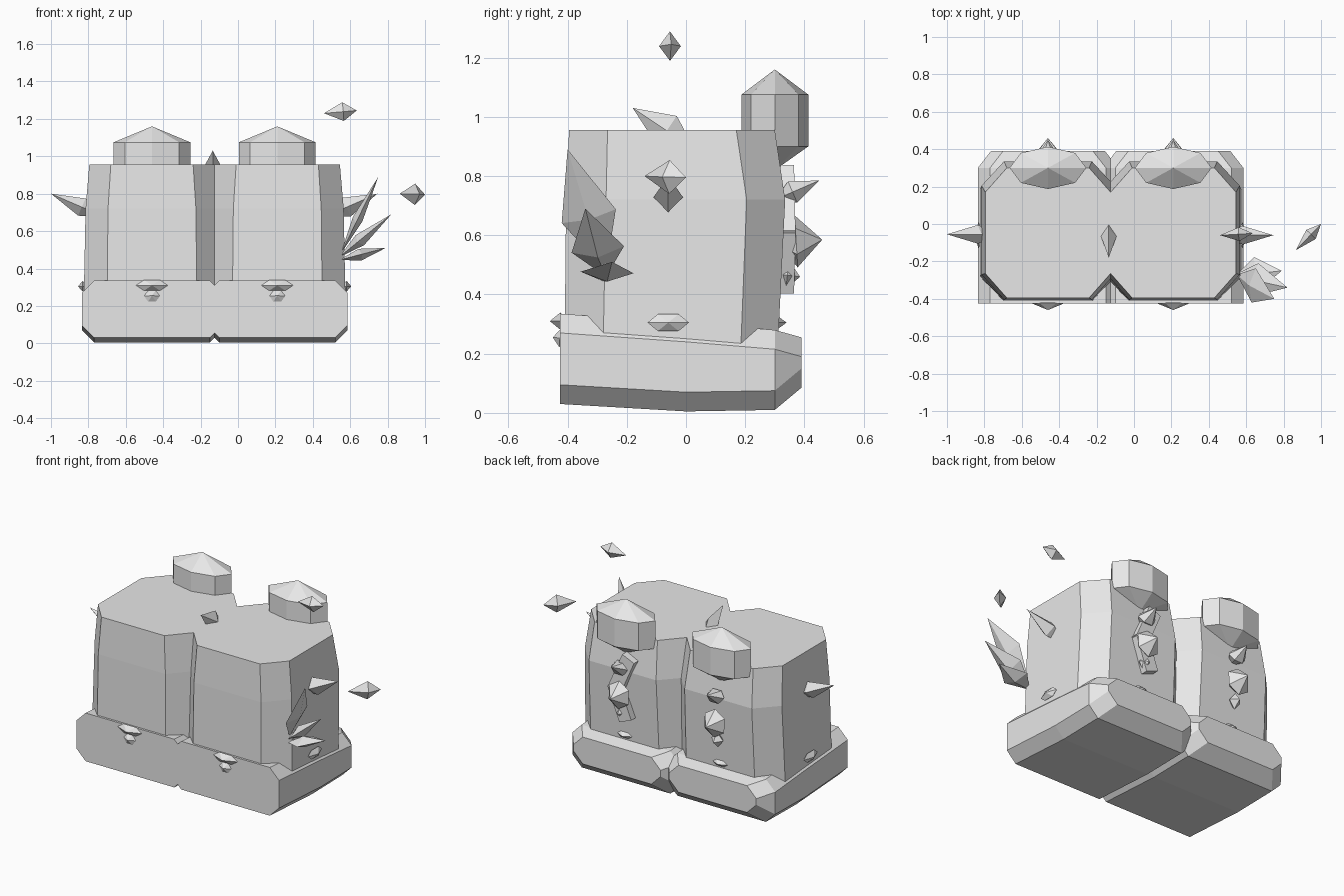
import bpy, bmesh, math
from mathutils import Vector

old = bpy.data.objects.get("Cube")
if old:
    bpy.data.objects.remove(old)

stone = bpy.data.materials.new("pale_grey")
stone.use_nodes = True
GREY = (0.8, 0.8, 0.8, 1)
stone.diffuse_color = GREY
stone.node_tree.nodes["Principled BSDF"].inputs["Base Color"].default_value = GREY


def loft(name, rings):
    """Skin equal-length rings; a one-point end becomes a tip."""
    bm = bmesh.new()
    loops = [[bm.verts.new(p) for p in ring] for ring in rings]
    count = max(len(r) for r in loops)
    for lower, upper in zip(loops, loops[1:]):
        for i in range(count):
            j = (i + 1) % count
            corners = [lower[i % len(lower)], lower[j % len(lower)],
                       upper[j % len(upper)], upper[i % len(upper)]]
            bm.faces.new(list(dict.fromkeys(corners)))
    for end in (loops[0], loops[-1]):
        if len(end) > 2:
            bm.faces.new(end)
    bmesh.ops.recalc_face_normals(bm, faces=bm.faces)
    mesh = bpy.data.meshes.new(name)
    bm.to_mesh(mesh)
    bm.free()
    mesh.materials.append(stone)
    obj = bpy.data.objects.new(name, mesh)
    bpy.context.collection.objects.link(obj)
    return obj


def crystal(name, root, tip, belly, wide_axis, wide, thin, sides=4):
    """Double-pointed crystal with its widest ring at fraction belly."""
    root, tip = Vector(root), Vector(tip)
    along = (tip - root).normalized()
    u = Vector(wide_axis)
    u = (u - along * u.dot(along)).normalized()
    v = along.cross(u)
    mid = root.lerp(tip, belly)
    angles = [2 * math.pi * i / sides for i in range(sides)]
    ring = [mid + u * wide * math.cos(a) + v * thin * math.sin(a) for a in angles]
    return loft(name, [[root], ring, [tip]])


def shaft_ring(x, z, w, h, front, yf, yb, back):
    half = [(h, front), (w, yf), (w, yb), (h, back)]
    return [(x + a, y, z) for a, y in half] + [(x - a, y, z) for a, y in reversed(half)]


def foot_ring(x, y, w, low, high, c=0.065):
    half = [(w - c, low), (w, low + c), (w, high - c), (w - c, high)]
    return [(x + a, y, z) for a, z in half] + [(x - a, y, z) for a, z in reversed(half)]


X, Y, Z = (1, 0, 0), (0, 1, 0), (0, 0, 1)

for side, x in (("left", 0.21), ("right", -0.46)):
    # Tapered shaft and chamfered foot
    loft(side + "_shaft", [
        shaft_ring(x, 0.22, 0.365, 0.24, -0.41, -0.28, 0.185, 0.31),
        shaft_ring(x, 0.72, 0.355, 0.235, -0.405, -0.27, 0.205, 0.335),
        shaft_ring(x, 0.955, 0.335, 0.22, -0.395, -0.265, 0.17, 0.30)])
    loft(side + "_foot", [
        foot_ring(x, -0.425, 0.375, 0.03, 0.335),
        foot_ring(x, 0.0, 0.375, 0.005, 0.305),
        foot_ring(x, 0.30, 0.375, 0.01, 0.28),
        foot_ring(x, 0.39, 0.305, 0.085, 0.255)])

    # Eight-sided knob behind the rim, pointed at both ends
    def knob_ring(z):
        return [(x + 0.205 * math.cos(i * math.pi / 4),
                 0.3 + 0.113 * math.sin(i * math.pi / 4), z) for i in range(8)]
    loft(side + "_knob", [[(x, 0.3, 0.82)], knob_ring(0.9), knob_ring(1.075),
                          [(x, 0.3, 1.16)]])

    # Studs on the toe and heel
    crystal(side + "_toe_stud", (x, -0.39, 0.31), (x, -0.46, 0.31), 0.5, X, 0.085, 0.033, 6)
    crystal(side + "_toe_drop", (x, -0.39, 0.25), (x, -0.45, 0.255), 0.6, X, 0.042, 0.035, 6)
    crystal(side + "_heel_stud", (x, 0.28, 0.305), (x, 0.34, 0.305), 0.5, X, 0.06, 0.025, 6)

    # Gem stack on the back
    crystal(side + "_back_gem", (x, 0.30, 0.575), (x, 0.46, 0.585), 0.45, Z, 0.088, 0.08, 6)
    crystal(side + "_back_gem_upper", (x, 0.30, 0.72), (x, 0.45, 0.785), 0.4, X, 0.06, 0.045, 6)
    crystal(side + "_back_gem_lower", (x, 0.30, 0.47), (x, 0.385, 0.46), 0.5, Z, 0.05, 0.04, 4)


# Bent strap plate behind the left gem stack
def strap(name, start, end, width=0.045):
    a, b = Vector(start), Vector(end)
    across = (b - a).cross(Vector(Y)).normalized() * width
    out = Vector(Y) * 0.05
    return loft(name, [[p + across, p - across, p - across + out, p + across + out]
                       for p in (a, b)])


strap("upper_strap", (0.25, 0.32, 0.59), (0.15, 0.315, 0.82))
strap("lower_strap", (0.25, 0.32, 0.63), (0.17, 0.315, 0.42))

# Side studs
crystal("left_side_stud", (0.545, -0.06, 0.305), (0.605, -0.06, 0.305), 0.6, Y, 0.07, 0.033, 6)
crystal("right_side_stud", (-0.795, -0.06, 0.305), (-0.855, -0.06, 0.305), 0.6, Y, 0.07, 0.033, 6)

# Spikes on the sides and between the rims
crystal("right_side_spike", (-0.70, -0.055, 0.67), (-1.0, -0.055, 0.80), 0.45, Y, 0.05, 0.05)
crystal("left_side_spike", (0.47, -0.06, 0.68), (0.745, -0.06, 0.80), 0.4, Y, 0.05, 0.055)
crystal("rim_spike", (-0.135, 0.03, 0.89), (-0.135, -0.18, 1.03), 0.45, X, 0.042, 0.06)

# Crystal cluster on the left side
crystal("tall_cluster_crystal", (0.55, -0.27, 0.48), (0.75, -0.40, 0.89), 0.45, Y, 0.095, 0.028)
crystal("middle_cluster_crystal", (0.54, -0.27, 0.46), (0.82, -0.34, 0.69), 0.40, Y, 0.09, 0.035)
crystal("low_cluster_crystal", (0.54, -0.28, 0.445), (0.79, -0.25, 0.51), 0.45, Y, 0.09, 0.032)

# Floating shards
crystal("upper_floating_shard", (0.46, -0.06, 1.23), (0.635, -0.05, 1.245), 0.58, Z, 0.05, 0.037)
crystal("side_floating_shard", (0.865, -0.14, 0.80), (1.0, 0.0, 0.795), 0.6, Z, 0.057, 0.035)
